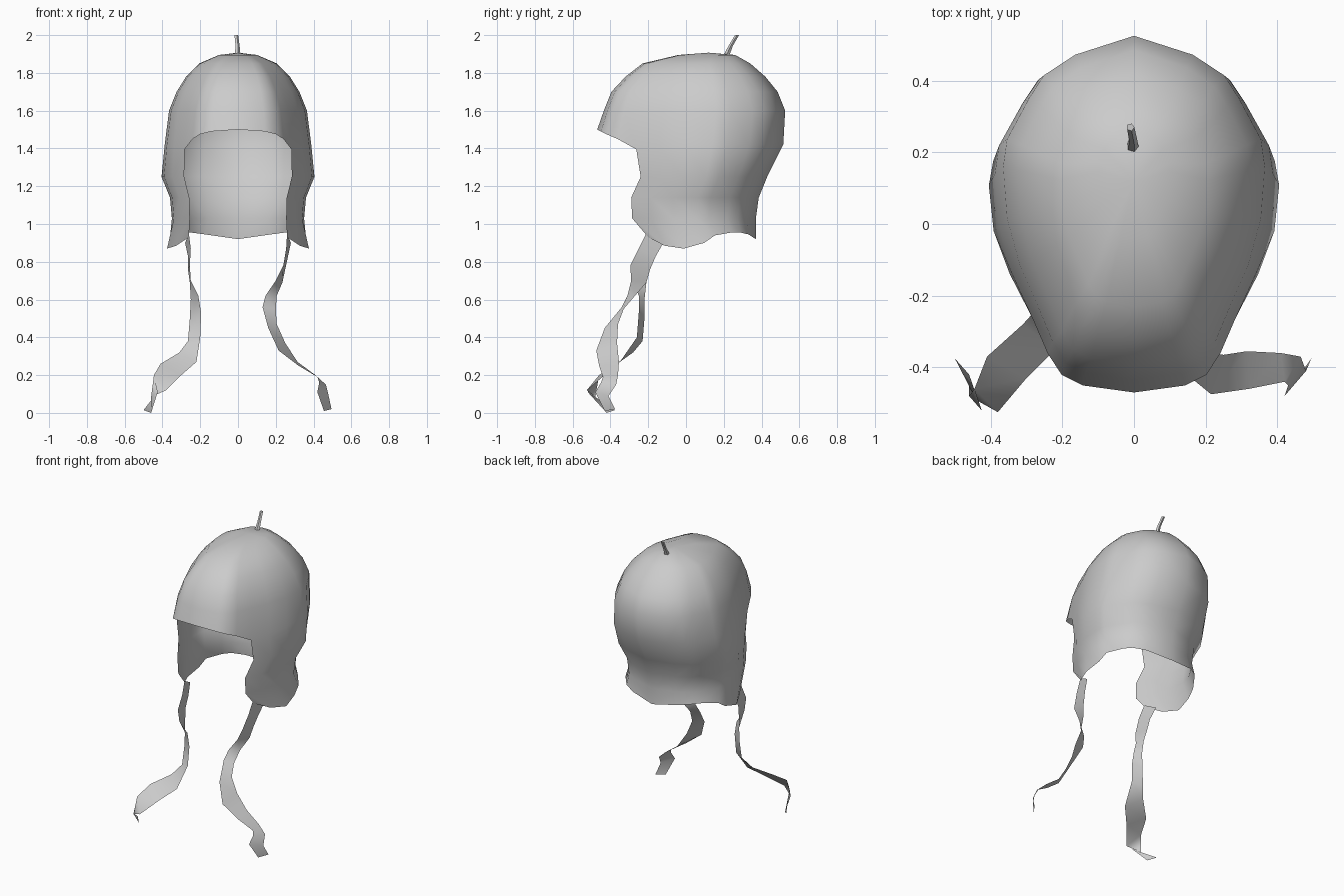
import bpy, bmesh, math

if "Cube" in bpy.data.objects:
    bpy.data.objects.remove(bpy.data.objects["Cube"])

felt = bpy.data.materials.new("light_grey_felt")
felt.diffuse_color = (0.6, 0.6, 0.6, 1)
felt.use_nodes = True
felt.node_tree.nodes["Principled BSDF"].inputs["Base Color"].default_value = felt.diffuse_color


def finish(name, bm, angle):
    bmesh.ops.recalc_face_normals(bm, faces=bm.faces)
    me = bpy.data.meshes.new(name)
    bm.to_mesh(me)
    bm.free()
    me.materials.append(felt)
    ob = bpy.data.objects.new(name, me)
    bpy.context.collection.objects.link(ob)
    bpy.context.view_layer.objects.active = ob
    ob.select_set(True)
    bpy.ops.object.shade_smooth_by_angle(angle=math.radians(angle))
    ob.select_set(False)
    return ob


# Half outline of the cap seen from above, front centre to back centre:
# (share of half width, share of depth)
OUTLINE = [(0, 0), (.37, .02), (.52, .05), (.62, .11), (.73, .21), (.87, .33),
           (.97, .47), (1, .62), (.97, .70), (.80, .82), (.69, .885),
           (.45, .945), (0, 1)]
EAR = 4  # first column that continues down beside the face opening

# Dome rings: height, front y, back y, half width
DOME = [(1.895, -.04, .26, .10), (1.85, -.23, .34, .205), (1.78, -.32, .42, .275),
        (1.70, -.395, .485, .325), (1.60, -.435, .525, .365)]
BROW = [1.50, 1.49, 1.475, 1.45, 1.395, 1.41] + [1.42] * 7
# Ear and neck rows: height, half width, front edge x, front edge y, back y
NECK = [(1.25, .405, .285, -.24, .43), (1.14, .36, .258, -.29, .385),
        (1.03, .35, .255, -.285, .37), (None, .39, .26, -.20, .37)]
HEM = [.93, .885, .87, .90, .94, .955, .955, .945, .92]

rows = []
for z, yf, yb, w in DOME:
    rows.append([(fx * w, yf + fy * (yb - yf), z) for fx, fy in OUTLINE])
rows.append([(fx * .388, -.47 + fy * .985, z) for (fx, fy), z in zip(OUTLINE, BROW)])
for z, w, xf, yf, yb in NECK:
    row = [None] * EAR
    for k, (fx, fy) in enumerate(OUTLINE[EAR:]):
        x = xf + (fx - .73) / .27 * (w - xf) if k < 4 else fx * w
        if z is None and 3 <= k <= 6:
            x *= .93
        row.append((x, yf + (fy - .21) / .79 * (yb - yf), HEM[k] if z is None else z))
    rows.append(row)

# Cap shell, both halves sharing the centre line
bm = bmesh.new()
top = bm.verts.new((0, .12, 1.907))
last = len(OUTLINE) - 1
centre = {}
for side in (1, -1):
    grid = []
    for r, row in enumerate(rows):
        line = []
        for c, p in enumerate(row):
            if p is None:
                line.append(None)
            elif c in (0, last):
                if (r, c) not in centre:
                    centre[r, c] = bm.verts.new((0, p[1], p[2]))
                line.append(centre[r, c])
            else:
                line.append(bm.verts.new((side * p[0], p[1], p[2])))
        grid.append(line)
    for c in range(last):
        bm.faces.new((top, grid[0][c], grid[0][c + 1]))
        for a, b in zip(grid, grid[1:]):
            quad = (a[c], b[c], b[c + 1], a[c + 1])
            if None not in quad:
                bm.faces.new(quad)
finish("cap", bm, 60)


# Tie straps: twisting ribbons given by their two edges
def ribbon(name, edges):
    bm = bmesh.new()
    pairs = [(bm.verts.new(e[:3]), bm.verts.new(e[3:])) for e in edges]
    for (a, b), (c, d) in zip(pairs, pairs[1:]):
        bm.faces.new((a, b, d, c))
    finish(name, bm, 60)


ribbon("right_strap", [
    (.26, -.21, .95, .28, -.12, .90), (.255, -.25, .87, .265, -.16, .83),
    (.24, -.295, .78, .25, -.19, .76), (.20, -.29, .70, .235, -.21, .69),
    (.145, -.31, .62, .205, -.27, .62), (.13, -.34, .56, .20, -.33, .55),
    (.16, -.43, .45, .205, -.36, .47), (.215, -.475, .33, .25, -.365, .37),
    (.32, -.46, .25, .315, -.355, .27), (.42, -.44, .19, .41, -.36, .20),
    (.43, -.45, .16, .465, -.37, .15), (.42, -.48, .11, .48, -.41, .09),
    (.455, -.43, .01, .495, -.375, .02)])
ribbon("left_strap", [
    (-.26, -.21, .95, -.28, -.12, .90), (-.25, -.25, .87, -.265, -.16, .83),
    (-.255, -.29, .78, -.265, -.19, .76), (-.25, -.28, .70, -.255, -.21, .69),
    (-.21, -.25, .62, -.25, -.22, .60), (-.195, -.25, .53, -.255, -.22, .50),
    (-.20, -.26, .40, -.265, -.23, .38), (-.22, -.35, .27, -.31, -.28, .32),
    (-.30, -.43, .20, -.41, -.37, .26), (-.38, -.525, .12, -.445, -.46, .20),
    (-.46, -.48, .085, -.425, -.52, .11), (-.46, -.42, 0, -.50, -.375, .015)])

# Stem on the crown: a small bent, tapered tube
bm = bmesh.new()
rings = []
for x, y, z, r in [(-.004, .215, 1.895, .017), (-.003, .235, 1.94, .012),
                   (-.01, .27, 2.0, .011)]:
    rings.append([bm.verts.new((x + r * math.cos(a), y + r * math.sin(a), z))
                  for a in [math.tau * i / 5 for i in range(5)]])
for a, b in zip(rings, rings[1:]):
    for i in range(5):
        j = (i + 1) % 5
        bm.faces.new((a[i], a[j], b[j], b[i]))
bm.faces.new(rings[-1])
finish("stem", bm, 50)
